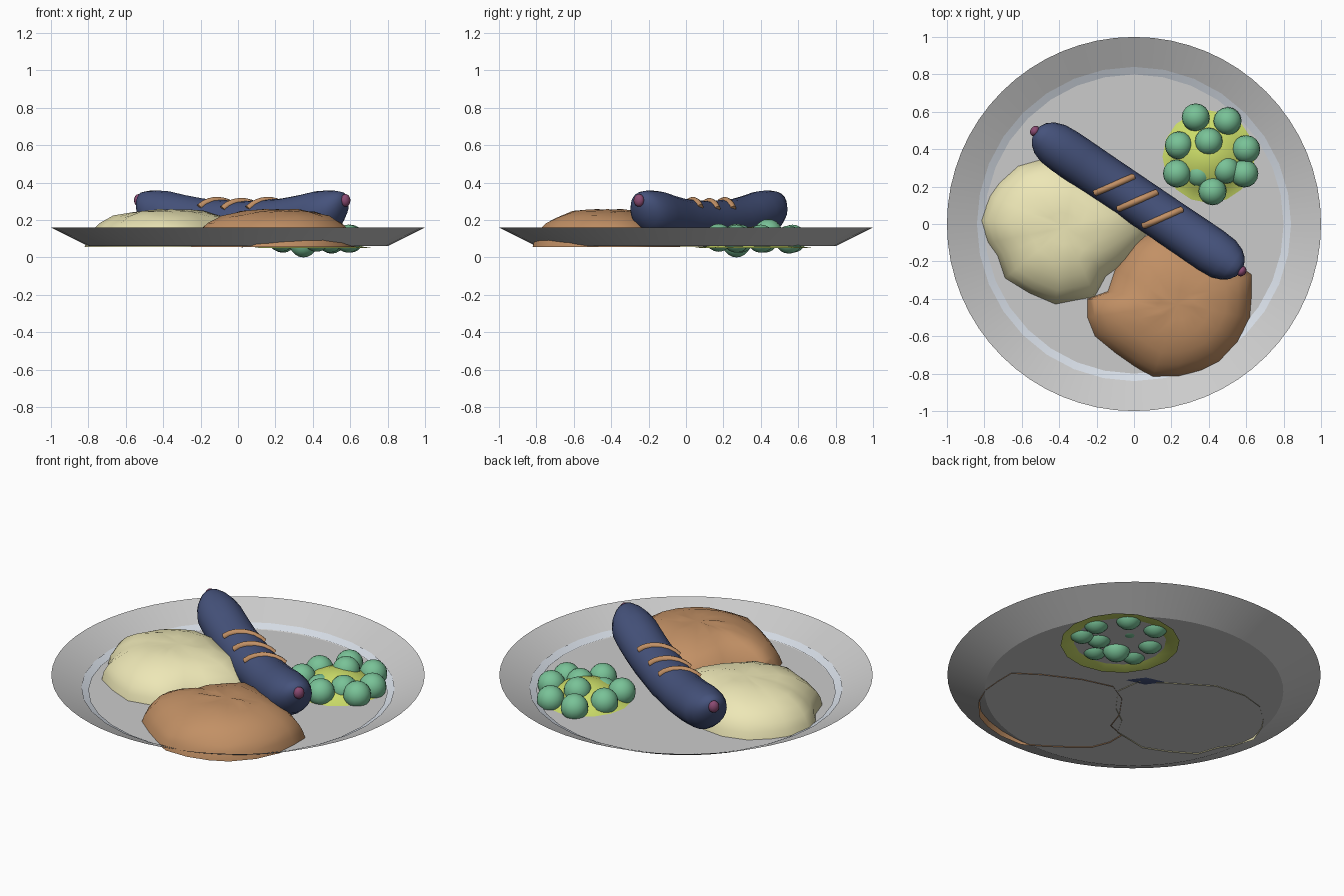
import bpy, math, random
from mathutils import Vector

if "Cube" in bpy.data.objects:
    bpy.data.objects.remove(bpy.data.objects["Cube"])

random.seed(4)


def material(name, rgb):
    m = bpy.data.materials.new(name)
    m.diffuse_color = (*rgb, 1)
    m.use_nodes = True
    m.node_tree.nodes["Principled BSDF"].inputs["Base Color"].default_value = m.diffuse_color
    return m


CREAM = material("cream", (0.85, 0.80, 0.47))
BROWN = material("brown", (0.54, 0.28, 0.13))
BLUE = material("navy", (0.06, 0.085, 0.20))
LIME = material("lime", (0.60, 0.72, 0.14))
GREEN = material("green", (0.19, 0.54, 0.31))
PINK = material("plum", (0.26, 0.07, 0.17))
PALE = material("pale_grey", (0.68, 0.73, 0.80))


def finish(ob, mat=None, angle=40):
    if mat:
        ob.data.materials.append(mat)
    bpy.ops.object.select_all(action='DESELECT')
    ob.select_set(True)
    bpy.context.view_layer.objects.active = ob
    bpy.ops.object.shade_smooth_by_angle(angle=math.radians(angle))
    return ob


def loft(name, rings, start=None, end=None, mat=None, angle=40):
    """Skin equal closed rings; optional start/end points close the ends."""
    n = len(rings[0])
    verts = [v for r in rings for v in r]
    faces = [(i * n + j, i * n + (j + 1) % n, (i + 1) * n + (j + 1) % n, (i + 1) * n + j)
             for i in range(len(rings) - 1) for j in range(n)]
    for point, base, flip in ((start, 0, True), (end, (len(rings) - 1) * n, False)):
        if point is not None:
            verts.append(point)
            c = len(verts) - 1
            for j in range(n):
                a, b = base + j, base + (j + 1) % n
                faces.append((c, b, a) if flip else (c, a, b))
    me = bpy.data.meshes.new(name)
    me.from_pydata(verts, [], faces)
    ob = bpy.data.objects.new(name, me)
    bpy.context.collection.objects.link(ob)
    return finish(ob, mat, angle)


def circle(r, z, n):
    return [(r * math.cos(2 * math.pi * k / n), r * math.sin(2 * math.pi * k / n), z) for k in range(n)]


def mound(name, centre, outline, profile, base, height, mat, rough=0.0):
    """Heap of food: outline shrinks to the centre while rising along the profile."""
    cx, cy = centre
    rings = []
    for s, h in profile:
        rings.append([(cx + (x - cx) * s, cy + (y - cy) * s,
                       base + height * h + (random.uniform(-rough, rough) if 0 < h else 0))
                      for x, y in outline])
    return loft(name, rings, end=(cx, cy, base + height), mat=mat, angle=60)


# Plate: thin open dish with a sloping rim, and a pale band at the foot of the rim
loft("plate", [circle(1.0, 0.16, 64), circle(0.8, 0.06, 64)], end=(0, 0, 0.06), angle=20)
loft("plate_band", [circle(0.84, 0.084, 32), circle(0.80, 0.066, 32)], mat=PALE)

# Mash and gravy heaps: steep edges, flat rounded tops
dome = [(s, (1 - s ** 3) ** 0.6) for s in (1, 0.97, 0.92, 0.82, 0.66, 0.45, 0.22)]
mash = [(-0.82, 0.02), (-0.77, 0.15), (-0.72, 0.22), (-0.62, 0.31), (-0.48, 0.35), (-0.3, 0.33),
        (-0.1, 0.2), (0.05, 0.1), (0.07, -0.05), (-0.04, -0.2), (-0.15, -0.28), (-0.21, -0.39),
        (-0.32, -0.41), (-0.42, -0.43), (-0.56, -0.37), (-0.69, -0.29), (-0.73, -0.17), (-0.78, -0.1)]
mound("mash", (-0.37, -0.02), mash, dome, 0.055, 0.2, CREAM, 0.006)
gravy = [(-0.25, -0.40), (-0.25, -0.5), (-0.21, -0.60), (-0.1, -0.69), (0.0, -0.76), (0.1, -0.82),
         (0.24, -0.82), (0.36, -0.79), (0.46, -0.74), (0.56, -0.63), (0.62, -0.5), (0.63, -0.38),
         (0.63, -0.27), (0.5, -0.18), (0.3, -0.08), (0.12, -0.03), (0.0, -0.1), (-0.1, -0.24),
         (-0.14, -0.36)]
mound("gravy", (0.23, -0.43), gravy, dome, 0.055, 0.2, BROWN, 0.006)

# Pea bed and peas
bed = [(0.4 + x, 0.36 + y) for x, y, _ in circle(0.32, 0, 16)]
mound("pea_bed", (0.4, 0.36), bed, [(1, 0), (0.74, 0.1), (0.6, 0.36), (0.4, 0.7), (0.2, 0.92)],
      0.05, 0.115, LIME)
peas = [(0.33, 0.57, 0.1), (0.5, 0.55, 0.095), (0.24, 0.42, 0.1), (0.4, 0.44, 0.13),
        (0.6, 0.4, 0.1), (0.23, 0.27, 0.105), (0.49, 0.29, 0.1), (0.59, 0.27, 0.1),
        (0.42, 0.175, 0.105), (0.35, 0.27, 0.075)]
for k, p in enumerate(peas):
    bpy.ops.mesh.primitive_uv_sphere_add(segments=16, ring_count=10, radius=0.075, location=p)
    bpy.context.object.name = f"pea_{k + 1}"
    finish(bpy.context.object, GREEN, 60)

# Sausage: laid diagonally, sagging in the middle. Local t runs along it, n across it.
ALONG, ACROSS = Vector((0.828, -0.561, 0)), Vector((0.561, 0.828, 0))
UP = Vector((0, 0, 1))


def at(t, n, z):
    return ALONG * t + ACROSS * (0.114 + n) + UP * z


# (position along, radius, centre height)
sections = [(-0.71, 0.035, 0.295), (-0.69, 0.07, 0.28), (-0.655, 0.098, 0.258), (-0.60, 0.118, 0.24),
            (-0.52, 0.124, 0.229), (-0.42, 0.124, 0.209), (-0.30, 0.123, 0.191), (-0.05, 0.123, 0.177),
            (0.20, 0.123, 0.191), (0.32, 0.124, 0.209), (0.42, 0.124, 0.229), (0.50, 0.118, 0.24),
            (0.555, 0.098, 0.258), (0.59, 0.07, 0.28), (0.61, 0.035, 0.295)]
N = 20
rings = []
for t, r, z in sections:
    rings.append([at(t, r * math.cos(2 * math.pi * k / N), z + r * math.sin(2 * math.pi * k / N))
                  for k in range(N)])
loft("sausage", rings, at(-0.715, 0, 0.298), at(0.615, 0, 0.298), BLUE, 70)

# Tied ends
for name, t in (("sausage_tip_left", -0.717), ("sausage_tip_right", 0.617)):
    bpy.ops.mesh.primitive_uv_sphere_add(segments=12, ring_count=8, radius=1, location=at(t, 0, 0.305))
    tip = bpy.context.object
    tip.name = name
    tip.scale = (0.025, 0.03, 0.034)
    tip.rotation_euler.z = math.atan2(ALONG.y, ALONG.x)
    finish(tip, PINK, 60)

# Grill marks: slanted tubes arching over the sausage
for k, t0 in enumerate((-0.205, -0.055, 0.108)):
    cu = bpy.data.curves.new("grill_mark", 'CURVE')
    cu.dimensions = '3D'
    cu.bevel_depth = 0.018
    cu.bevel_resolution = 2
    cu.use_fill_caps = True
    sp = cu.splines.new('POLY')
    sp.points.add(8)
    for j, pt in enumerate(sp.points):
        n = -0.092 + 0.184 * j / 8
        t = t0 + 0.65 * n
        zc = 0.177 + 0.22 * (t + 0.05) ** 2
        pt.co = (*at(t, n, zc + math.sqrt(0.123 ** 2 - n * n)), 1)
    ob = bpy.data.objects.new(f"grill_mark_{k + 1}", cu)
    bpy.context.collection.objects.link(ob)
    cu.materials.append(BROWN)
